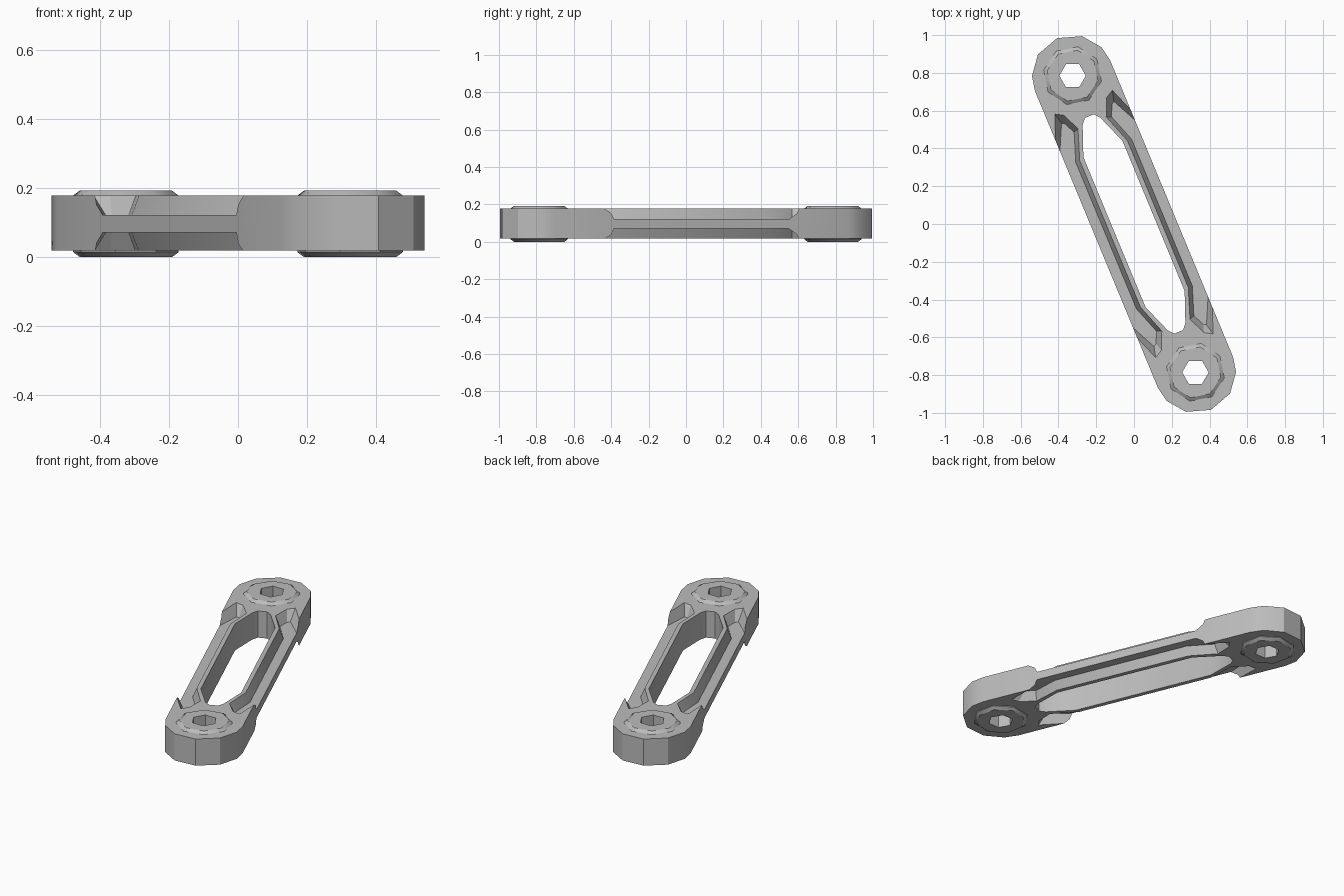
import bpy, bmesh, math
from mathutils import Matrix

cube = bpy.data.objects.get("Cube")
if cube:
    bpy.data.objects.remove(cube, do_unlink=True)

steel = bpy.data.materials.new("grey_metal")
steel.use_nodes = True
COLOUR = (0.5, 0.5, 0.5, 1)
steel.diffuse_color = COLOUR
steel.node_tree.nodes["Principled BSDF"].inputs["Base Color"].default_value = COLOUR

# Parts are laid out along local x, then turned about z to the final heading
HEADING = Matrix.Rotation(math.radians(-67.5), 4, 'Z')
MID, REACH, RADIUS = 0.096, 0.85, 0.215


def loft(name, sections):
    """Closed solid through matching outlines, given as (z, points) pairs."""
    bm = bmesh.new()
    rings = [[bm.verts.new((x, y, z)) for x, y in pts] for z, pts in sections]
    bm.faces.new(rings[0])
    bm.faces.new(rings[-1])
    n = len(rings[0])
    for low, high in zip(rings, rings[1:]):
        for i in range(n):
            j = (i + 1) % n
            bm.faces.new((low[i], low[j], high[j], high[i]))
    bmesh.ops.recalc_face_normals(bm, faces=bm.faces)
    bm.transform(HEADING)
    mesh = bpy.data.meshes.new(name)
    bm.to_mesh(mesh)
    bm.free()
    mesh.materials.append(steel)
    obj = bpy.data.objects.new(name, mesh)
    bpy.context.collection.objects.link(obj)
    return obj


def ngon(cx, radius, sides, turn=0.0):
    return [(cx + radius * math.cos(turn + math.tau * i / sides),
             radius * math.sin(turn + math.tau * i / sides)) for i in range(sides)]


def cut(obj, cutters):
    for c in cutters:
        c.hide_render = True
        mod = obj.modifiers.new("cut", 'BOOLEAN')
        mod.operation, mod.solver, mod.object = 'DIFFERENCE', 'EXACT', c
    bpy.context.view_layer.update()
    deps = bpy.context.evaluated_depsgraph_get()
    mesh = bpy.data.meshes.new_from_object(obj.evaluated_get(deps))
    obj.modifiers.clear()
    obj.data = mesh


def four_way(quarter):
    """Mirror a run of points in x and y into a full closed outline."""
    right = quarter + [(x, -y) for x, y in reversed(quarter)]
    return right + [(-x, -y) for x, y in right]


# Link body with faceted round ends
arc = [(REACH + RADIUS * math.cos(math.radians(a)), RADIUS * math.sin(math.radians(a)))
       for a in (-90, -68, -36, 0, 36, 68, 90)]
outline = arc + [(-x, -y) for x, y in arc]
body = loft("link_body", [(0.018, outline), (0.178, outline)])

# Long central slot
slot_pts = four_way([(0.43, 0.112), (0.59, 0.05), (0.618, 0.025)])
cutters = [loft("slot_cutter", [(-0.1, slot_pts), (0.3, slot_pts)])]

# Side pockets above and below, leaving an inner rib and a thin outer flange
floor = [(0.42, 0.16), (0.57, 0.107), (0.63, 0.135), (0.49, 0.215), (0.40, 0.266)]
rim = [(0.42, 0.136), (0.58, 0.08), (0.675, 0.122), (0.70, 0.165), (0.43, 0.266)]
rim[3], floor[3] = (0.70, 0.165), (0.64, 0.15)


def pocket_outline(pts, side):
    return [(x, y * side) for x, y in pts + [(-x, y) for x, y in reversed(pts)]]


for side in (1, -1):
    for up in (1, -1):
        heights = [MID + up * 0.025, MID + up * 0.084]
        shapes = [pocket_outline(floor, side), pocket_outline(rim, side)]
        cutters.append(loft("pocket_cutter", list(zip(heights, shapes))))

# Bolt holes
holes = []
for end in (1, -1):
    pts = ngon(end * REACH, 0.07, 6, math.radians(67.5))
    holes.append(loft("hole_cutter", [(-0.1, pts), (0.3, pts)]))
cut(body, cutters + holes)

# Bushings, slightly proud of the body on both faces
bushings = []
for end, hole, label in ((1, holes[0], "front"), (-1, holes[1], "rear")):
    wide = ngon(end * REACH, 0.156, 8, 0.2)
    narrow = ngon(end * REACH, 0.137, 8, 0.2)
    bush = loft(label + "_bushing", [(0.0, narrow), (0.014, wide),
                                     (0.178, wide), (0.192, narrow)])
    cut(bush, [hole])
    bushings.append(bush)

for c in cutters + holes:
    bpy.data.objects.remove(c, do_unlink=True)

# Crisp facets with softened shallow corners
for obj in [body] + bushings:
    bpy.ops.object.select_all(action='DESELECT')
    obj.select_set(True)
    bpy.context.view_layer.objects.active = obj
    bpy.ops.object.shade_smooth_by_angle(angle=math.radians(30))
